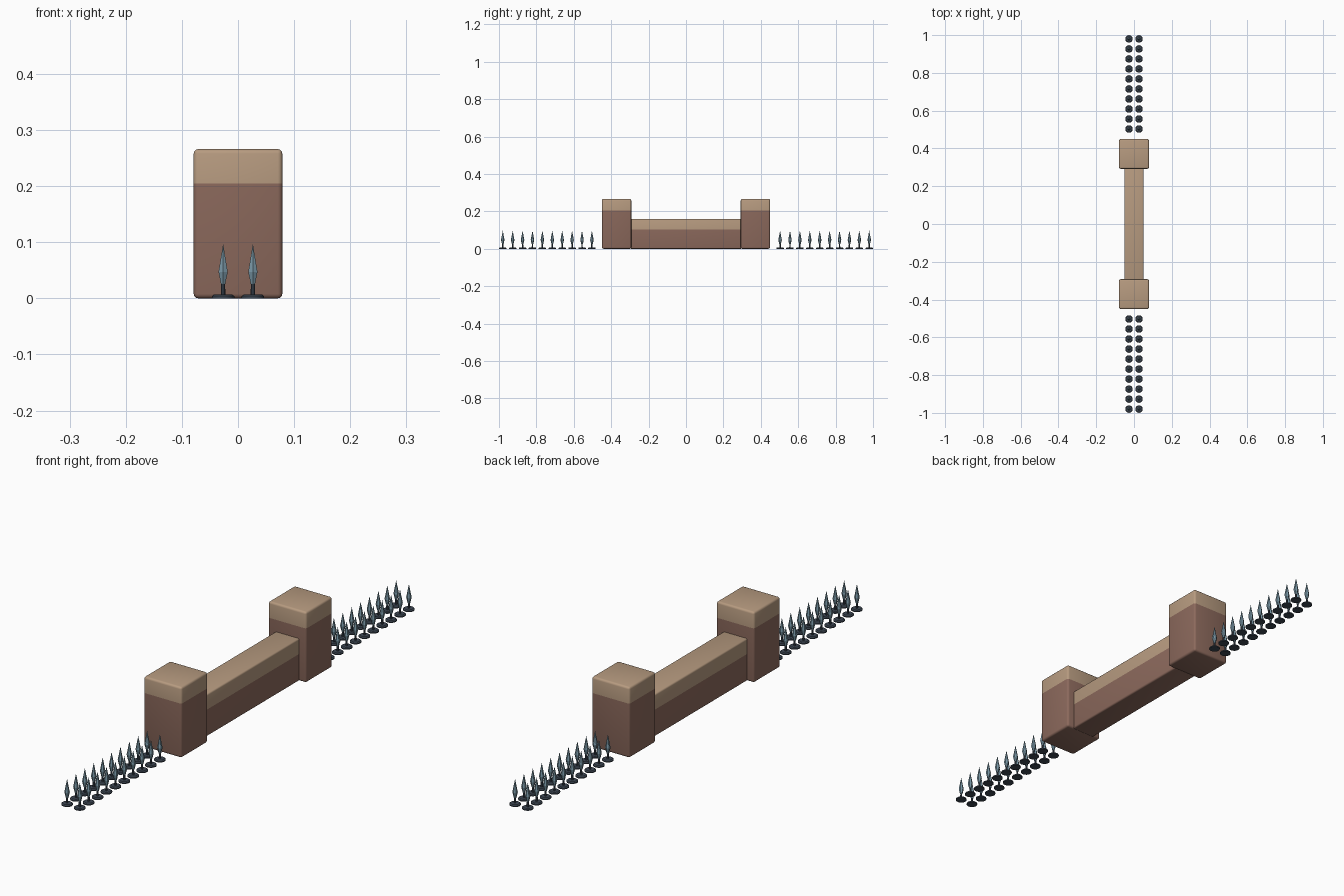
import bpy, bmesh, math
from mathutils import Matrix

if "Cube" in bpy.data.objects:
    bpy.data.objects.remove(bpy.data.objects["Cube"])


def material(name, rgb):
    m = bpy.data.materials.new(name)
    lin = [((c / 255 + 0.055) / 1.055) ** 2.4 for c in rgb]
    m.diffuse_color = (*lin, 1)
    m.use_nodes = True
    m.node_tree.nodes["Principled BSDF"].inputs["Base Color"].default_value = m.diffuse_color
    return m


BROWN = material("brown clay", (141, 106, 93))
TAN = material("tan cap", (183, 155, 128))
STEEL = material("blue steel", (120, 150, 165))
IRON = material("dark iron", (62, 72, 84))


def finish(bm, name, mats, angle=30):
    me = bpy.data.meshes.new(name)
    bm.to_mesh(me)
    bm.free()
    for m in mats:
        me.materials.append(m)
    ob = bpy.data.objects.new(name, me)
    bpy.context.collection.objects.link(ob)
    bpy.ops.object.select_all(action='DESELECT')
    ob.select_set(True)
    bpy.context.view_layer.objects.active = ob
    bpy.ops.object.shade_smooth_by_angle(angle=math.radians(angle))
    return ob


def block(name, sx, sy, h, split, y, bevel):
    """Rounded box whose upper band, above split, is tan."""
    bm = bmesh.new()
    bmesh.ops.create_cube(bm, size=1, matrix=Matrix.Translation((0, y, h / 2)) @ Matrix.Diagonal((sx, sy, h, 1)))
    bmesh.ops.bevel(bm, geom=bm.edges[:], offset=bevel, segments=3, profile=0.5, affect='EDGES')
    bmesh.ops.bisect_plane(bm, geom=bm.verts[:] + bm.edges[:] + bm.faces[:],
                           plane_co=(0, 0, split), plane_no=(0, 0, 1))
    for f in bm.faces:
        f.material_index = int(f.calc_center_median().z > split)
    return finish(bm, name, [BROWN, TAN], 40)


# end towers and the wall between them
for side, label in ((-1, "front"), (1, "back")):
    block(label + "_tower", 0.158, 0.157, 0.266, 0.205, side * 0.371, 0.008)
block("wall", 0.10, 0.60, 0.16, 0.102, 0, 0.006)


def cone(bm, r1, r2, z1, z2, n, mat):
    """Tapered solid standing on z1, with one material."""
    old = set(bm.faces)
    bmesh.ops.create_cone(bm, cap_ends=True, segments=n, radius1=r1, radius2=r2, depth=z2 - z1,
                          matrix=Matrix.Translation((0, 0, (z1 + z2) / 2)))
    for f in set(bm.faces) - old:
        f.material_index = mat


# one spike: round foot, thin stem, faceted spear head
bm = bmesh.new()
cone(bm, 0.020, 0.020, 0, 0.004, 16, 0)
cone(bm, 0.020, 0.016, 0.004, 0.007, 16, 0)
cone(bm, 0.004, 0.0035, 0.006, 0.030, 8, 0)
cone(bm, 0.0045, 0.0095, 0.026, 0.047, 6, 1)
cone(bm, 0.0095, 0, 0.047, 0.097, 6, 1)
spike = finish(bm, "spike", [IRON, STEEL])

# two rows of ten spikes beyond each tower
first = True
for sy in (-1, 1):
    for sx in (-1, 1):
        for i in range(10):
            ob = spike if first else spike.copy()
            if not first:
                bpy.context.collection.objects.link(ob)
            first = False
            ob.location = (sx * 0.0265, sy * (0.503 + i * 0.05297), 0)
